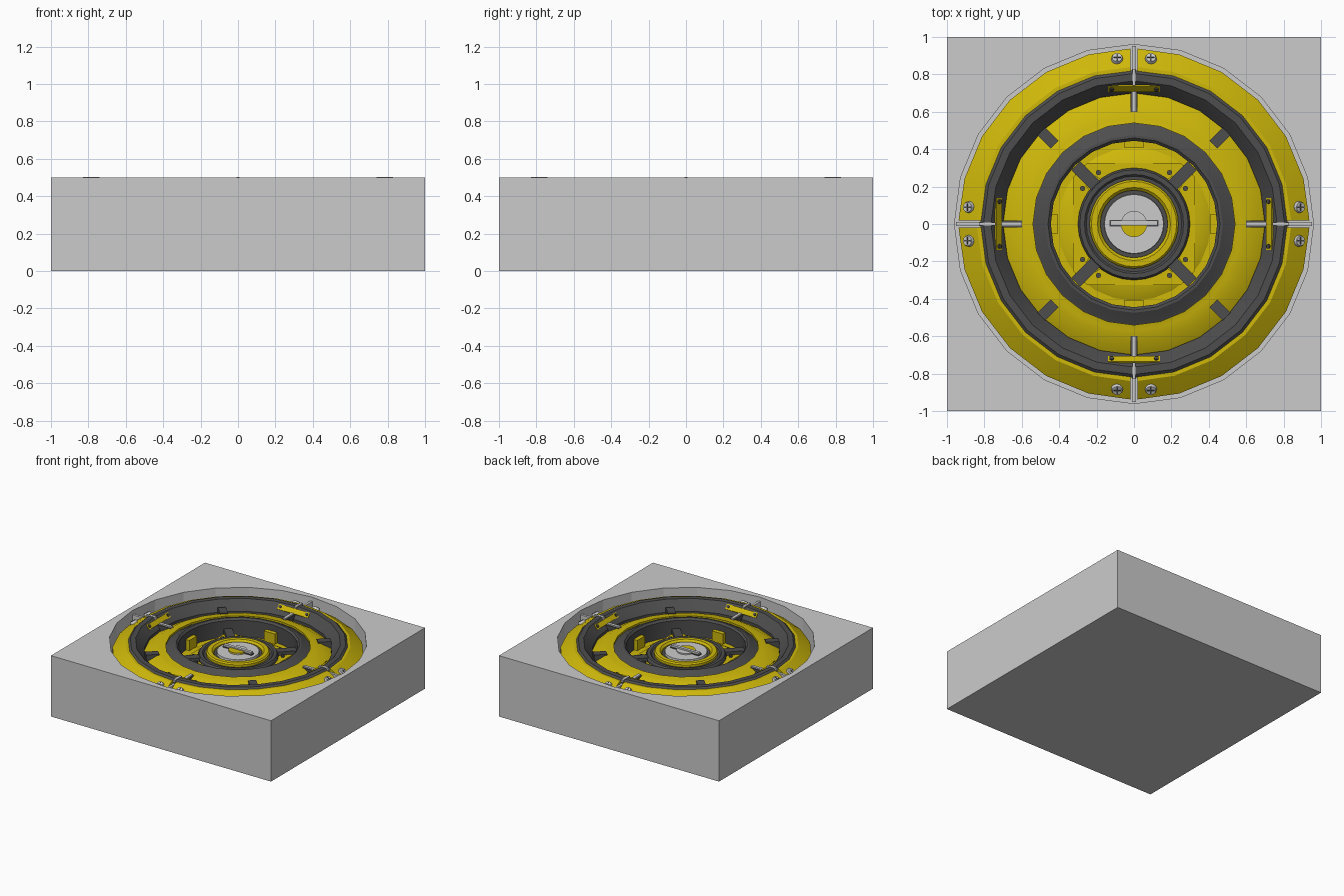
import bpy, bmesh
from math import sin, cos, radians, pi, atan2
from mathutils import Matrix, Vector

if "Cube" in bpy.data.objects:
    bpy.data.objects.remove(bpy.data.objects["Cube"])


def material(name, rgb):
    m = bpy.data.materials.new(name)
    m.diffuse_color = (*rgb, 1)
    m.use_nodes = True
    m.node_tree.nodes["Principled BSDF"].inputs["Base Color"].default_value = m.diffuse_color
    return m


YELLOW = material("yellow", (0.62, 0.48, 0.003))
DARK = material("dark_grey", (0.075, 0.075, 0.075))


def finish(name, bm, mat=None, smooth=False):
    bmesh.ops.recalc_face_normals(bm, faces=bm.faces)
    me = bpy.data.meshes.new(name)
    bm.to_mesh(me)
    bm.free()
    ob = bpy.data.objects.new(name, me)
    bpy.context.collection.objects.link(ob)
    if mat:
        me.materials.append(mat)
    if smooth:
        bpy.ops.object.select_all(action='DESELECT')
        ob.select_set(True)
        bpy.context.view_layer.objects.active = ob
        bpy.ops.object.shade_smooth_by_angle(angle=radians(25))
    return ob


def lathe(name, prof, mat=None, n=24, angles=None):
    """Spin a closed (radius, z) profile; give angles for an open arc."""
    bm = bmesh.new()
    full = angles is None
    angles = [360 * i / n for i in range(n)] if full else angles
    loops = [[bm.verts.new((r * cos(radians(a)), r * sin(radians(a)), z))
              for r, z in prof] for a in angles]
    pairs = list(zip(loops, loops[1:])) + ([(loops[-1], loops[0])] if full else [])
    p = len(prof)
    for a, b in pairs:
        for i in range(p):
            j = (i + 1) % p
            bm.faces.new((a[i], a[j], b[j], b[i]))
    if not full:
        bm.faces.new(loops[0])
        bm.faces.new(loops[-1])
    return finish(name, bm, mat, True)


def box(name, size, loc, mat=None, turn=0, tilt=0):
    """Box placed along +x, tilted about y, then turned about z."""
    bm = bmesh.new()
    m = (Matrix.Rotation(radians(turn), 4, 'Z') @ Matrix.Translation(loc)
         @ Matrix.Rotation(tilt, 4, 'Y') @ Matrix.Diagonal((*size, 1)))
    bmesh.ops.create_cube(bm, size=1, matrix=m)
    return finish(name, bm, mat)


def disc(name, r, h, loc, mat=None, turn=0, tilt=0, n=24, top=None):
    bm = bmesh.new()
    m = (Matrix.Rotation(radians(turn), 4, 'Z') @ Matrix.Translation(loc)
         @ Matrix.Rotation(tilt, 4, 'Y'))
    bmesh.ops.create_cone(bm, cap_ends=True, segments=n, radius1=r,
                          radius2=top or r, depth=h, matrix=m)
    return finish(name, bm, mat, True)


def prism(name, pts, z0, z1, mat=None, turn=0):
    bm = bmesh.new()
    f = bm.faces.new([bm.verts.new((x, y, z0)) for x, y in pts])
    up = bmesh.ops.extrude_face_region(bm, geom=[f])["geom"]
    bmesh.ops.translate(bm, vec=(0, 0, z1 - z0),
                        verts=[v for v in up if isinstance(v, bmesh.types.BMVert)])
    bm.transform(Matrix.Rotation(radians(turn), 4, 'Z'))
    return finish(name, bm, mat)


# Square base block with a round well
base = box("base_block", (2, 2, 0.5), (0, 0, 0.25))
cutter = lathe("well_cutter", [(0.001, 0.3), (0.95, 0.3), (0.96, 0.5), (0.96, 0.6), (0.001, 0.6)])
bm = bmesh.new()
bmesh.ops.create_cone(bm, cap_ends=True, segments=24, radius1=0.96, radius2=0.96, depth=0.4,
                      matrix=Matrix.Translation((0, 0, 0.5)) @ Matrix.Rotation(pi / 2, 4, 'Z'))
bm.to_mesh(cutter.data)
bm.free()
cutter.hide_render = True
cutter.hide_viewport = False
cutter.display_type = 'WIRE'
mod = base.modifiers.new("well", 'BOOLEAN')
mod.object = cutter
mod.operation = 'DIFFERENCE'

# Concentric rings, from outside in
lathe("outer_dark_ring", [(.822, .29), (.822, .485), (.805, .5), (.765, .5), (.755, .49),
                          (.70, .425), (.70, .29)], DARK)
lathe("middle_yellow_ring", [(.705, .29), (.705, .40), (.62, .45), (.57, .455),
                             (.54, .462), (.54, .29)], YELLOW)
lathe("inner_dark_ring", [(.545, .29), (.545, .445), (.53, .452), (.475, .485), (.46, .485),
                          (.445, .47), (.445, .29)], DARK)
lathe("inner_yellow_floor", [(.455, .29), (.455, .335), (.41, .335), (.36, .36),
                             (.28, .37), (.28, .29)], YELLOW)
lathe("hub_dark_ring", [(.30, .29), (.30, .395), (.29, .41), (.265, .41), (.255, .40),
                        (.235, .40), (.235, .29)], DARK, 32)
lathe("hub_yellow_ring", [(.238, .29), (.238, .42), (.228, .43), (.195, .43), (.18, .415),
                          (.18, .29)], YELLOW, 32)

# Centre cap with turn key
disc("cap_seat", .185, .12, (0, 0, .345), DARK, n=32)
disc("centre_cap", .168, .13, (0, 0, .36), n=32, top=.158)
disc("cap_knob", .07, .02, (0, 0, .425))
half = [(.07 * cos(pi + pi * i / 12), .07 * sin(pi + pi * i / 12)) for i in range(13)]
prism("knob_yellow_half", half, .425, .438, YELLOW)
box("key_bar", (.25, .025, .025), (0, .005, .435))
box("key_edge", (.26, .035, .008), (0, .005, .428), DARK)

slope = atan2(.055, .085)
for k in range(4):
    t = 90 * k
    # Sloping outer skirt segment
    lathe("outer_skirt", [(.938, .29), (.938, .42), (.92, .433), (.84, .487), (.815, .487),
                          (.815, .29)], YELLOW,
          angles=[t + a for a in (1.2, 15, 30, 45, 60, 75, 88.8)])
    # Grey fins between the segments
    box("outer_fin", (.22, .02, .17), (.842, 0, .385), turn=t)
    box("fin_top", (.09, .018, .02), (.785, 0, .493), turn=t)
    box("inner_fin", (.12, .024, .16), (.66, 0, .385), turn=t)
    box("inner_fin_sleeve", (.12, .036, .15), (.66, 0, .38), DARK, turn=t)
    # Cross-head screws either side of each fin
    for s in (-1, 1):
        loc = Vector((.886, s * .09, .459))
        disc("skirt_screw", .032, .02, loc, turn=t, tilt=slope, n=12, top=.027)
        top = loc + Vector((sin(slope), 0, cos(slope))) * .01
        box("screw_cross_a", (.04, .008, .004), top, DARK, t, slope)
        box("screw_cross_b", (.008, .04, .004), top, DARK, t, slope)
    # Bolted bracket on the inner slope of the dark ring
    box("bracket", (.042, .28, .012), (.725, 0, .474), YELLOW, t, -.87)
    for s in (-1, 1):
        disc("bracket_bolt", .012, .012, (.72, s * .12, .481), DARK, t, -.87, n=8)
    # Blocks, spokes and plates
    box("diagonal_block", (.10, .06, .15), (.65, 0, .385), DARK, t + 45)
    box("inner_tab", (.035, .10, .13), (.425, 0, .355), YELLOW, t)
    box("spoke", (.17, .065, .11), (.355, 0, .35), DARK, t + 45)
    arc = [(.285 * cos(radians(a)), .285 * sin(radians(a))) for a in range(36, -37, -9)]
    prism("hub_plate", [(.315, -.27), (.315, .27), (.27, .23)] + arc + [(.27, -.23)],
          .31, .378, YELLOW, t)
    prism("plate_lip", [(.30, -.28), (.325, -.25), (.325, .25), (.30, .28)],
          .30, .37, YELLOW, t)
    for s in (-1, 1):
        disc("plate_bolt", .014, .014, (.275, s * .19, .384), DARK, t, n=8)
